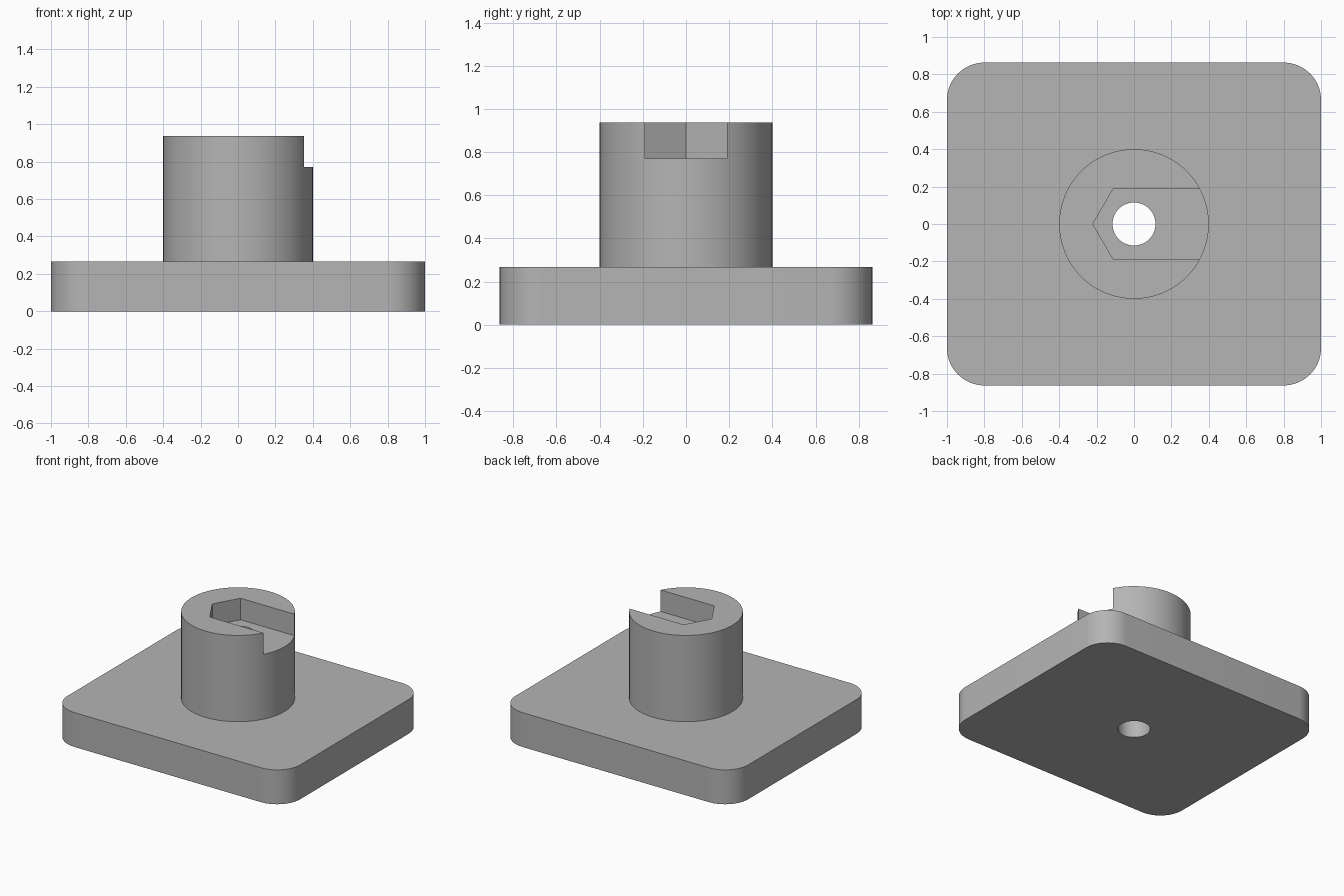
import bpy
import bmesh
from math import cos, sin, pi, radians

cube = bpy.data.objects.get("Cube")
if cube:
    bpy.data.objects.remove(cube, do_unlink=True)

PLATE_TOP, SLOT_FLOOR, POST_TOP = 0.267, 0.77, 0.937

grey = bpy.data.materials.new("plain grey")
grey.use_nodes = True
colour = (0.46, 0.46, 0.46, 1)
grey.diffuse_color = colour
grey.node_tree.nodes["Principled BSDF"].inputs["Base Color"].default_value = colour


def arc(cx, cy, radius, start, end, steps):
    """Points along an arc, both ends included."""
    angles = [start + (end - start) * i / steps for i in range(steps + 1)]
    return [(cx + radius * cos(a), cy + radius * sin(a)) for a in angles]


def circle(radius, sides):
    return arc(0, 0, radius, 0, 2 * pi, sides)[:-1]


def prism(name, outline, bottom, top):
    """Extrude a counter-clockwise outline between two heights."""
    bm = bmesh.new()
    face = bm.faces.new([bm.verts.new((x, y, bottom)) for x, y in outline])
    sweep = bmesh.ops.extrude_face_region(bm, geom=[face], use_keep_orig=True)
    for v in sweep["geom"]:
        if isinstance(v, bmesh.types.BMVert):
            v.co.z = top
    bmesh.ops.recalc_face_normals(bm, faces=bm.faces[:])
    mesh = bpy.data.meshes.new(name)
    bm.to_mesh(mesh)
    bm.free()
    mesh.materials.append(grey)
    obj = bpy.data.objects.new(name, mesh)
    bpy.context.collection.objects.link(obj)
    return obj


def combine(target, tool, operation):
    """Apply a boolean, then discard the tool."""
    tool.hide_render = True
    mod = target.modifiers.new(tool.name, "BOOLEAN")
    mod.operation, mod.object, mod.solver = operation, tool, "EXACT"
    bpy.context.view_layer.objects.active = target
    bpy.ops.object.modifier_apply(modifier=mod.name)
    bpy.data.objects.remove(tool, do_unlink=True)


# Rounded base plate
half_x, half_y, corner = 1.0, 0.863, 0.2
outline = []
for i, (sx, sy) in enumerate([(1, 1), (-1, 1), (-1, -1), (1, -1)]):
    outline += arc(sx * (half_x - corner), sy * (half_y - corner), corner,
                   i * pi / 2, (i + 1) * pi / 2, 16)
mount = prism("mounting_base", outline, 0, PLATE_TOP)

# Round post rising from the plate
post = prism("post", circle(0.4, 96), PLATE_TOP / 2, POST_TOP)
combine(mount, post, "UNION")

# Hexagonal nut pocket, open on the +x side
slot = [(0.6, -0.19), (0.6, 0.19), (-0.11, 0.19), (-0.22, 0), (-0.11, -0.19)]
combine(mount, prism("nut_slot_cutter", slot, SLOT_FLOOR, POST_TOP + 0.2), "DIFFERENCE")

# Bolt hole through the whole part
combine(mount, prism("bolt_hole_cutter", circle(0.115, 64), -0.2, POST_TOP + 0.2), "DIFFERENCE")

# Smooth curved walls, keep rims crisp
bpy.ops.object.select_all(action="DESELECT")
mount.select_set(True)
bpy.context.view_layer.objects.active = mount
bpy.ops.object.shade_smooth_by_angle(angle=radians(30))
